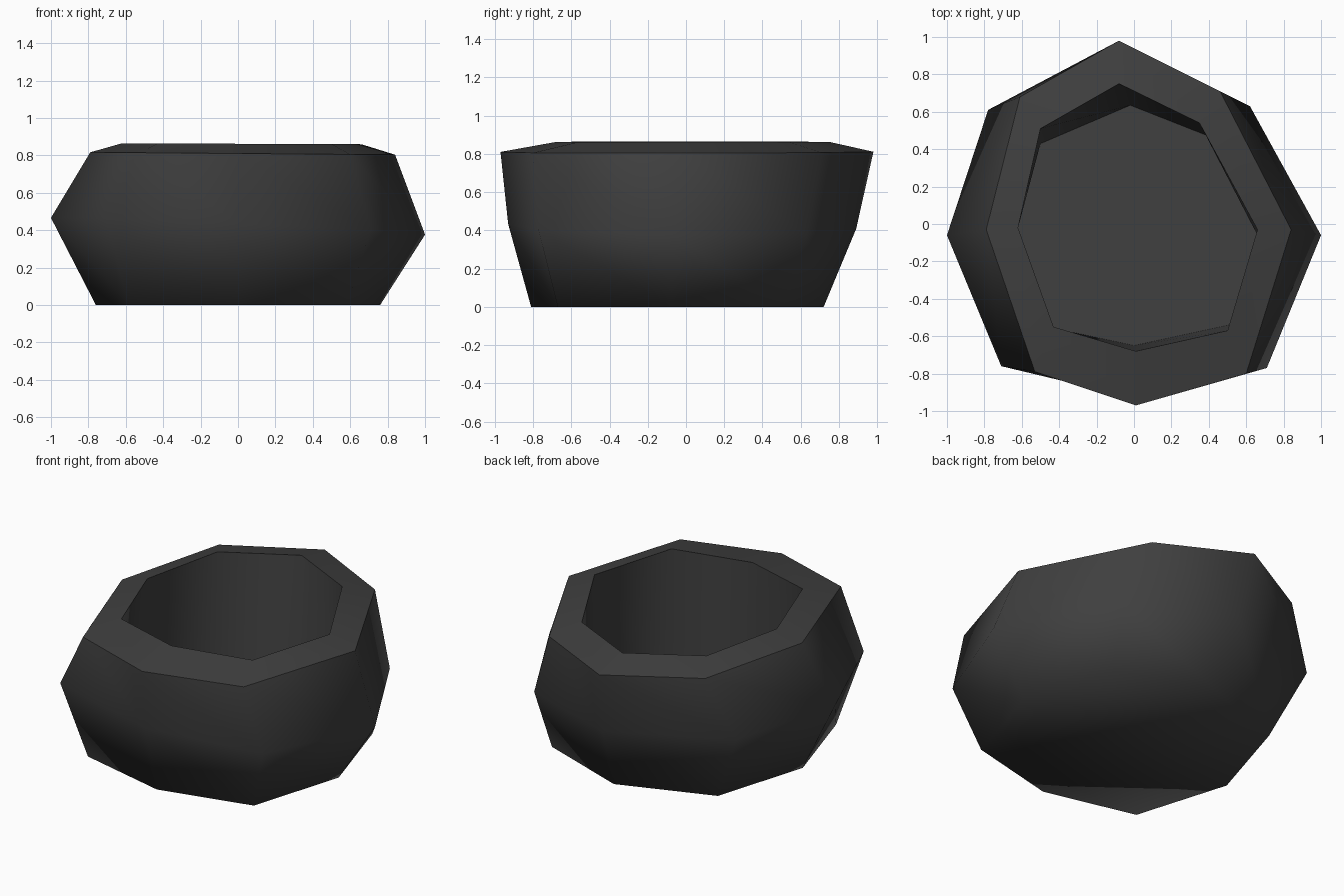
import bpy
import bmesh

cube = bpy.data.objects.get("Cube")
if cube:
    bpy.data.objects.remove(cube, do_unlink=True)


def make_material(name, color):
    material = bpy.data.materials.new(name)
    material.use_nodes = True
    material.diffuse_color = color
    material.node_tree.nodes["Principled BSDF"].inputs["Base Color"].default_value = color
    return material


def mirrored(back, sides, front):
    """Symmetric ring, clockwise from the back: right-hand points are mirrored."""
    return [back, *sides, front, *[(-x, y) for x, y in reversed(sides)]]


def add_ring(bm, outline, height, tilt_x=0.0, tilt_y=0.0):
    return [bm.verts.new((x, y, height + tilt_x * x + tilt_y * y)) for x, y in outline]


def bridge(bm, lower, upper):
    count = len(lower)
    for i in range(count):
        j = (i + 1) % count
        bm.faces.new((lower[i], lower[j], upper[j], upper[i]))


def sharpen(bm, ring):
    for a, b in zip(ring, ring[1:] + ring[:1]):
        bm.edges.get((a, b)).smooth = False


# Eight-sided outlines, from the underside up over the rim and down inside
base = mirrored((0, 0.72), [(0.58, 0.51), (0.76, -0.08), (0.58, -0.67)], (0, -0.81))
belly = [(-0.04, 0.89), (0.62, 0.63), (1, -0.06), (0.71, -0.77),
         (0, -0.93), (-0.71, -0.76), (-1, -0.06), (-0.78, 0.61)]
rim_outer = [(-0.08, 0.98), (0.46, 0.71), (0.84, -0.03), (0.6, -0.8),
             (0.01, -0.97), (-0.53, -0.79), (-0.79, -0.03), (-0.61, 0.68)]
rim_inner = [(-0.08, 0.75), (0.35, 0.54), (0.66, -0.03), (0.5, -0.57),
             (0.01, -0.68), (-0.43, -0.55), (-0.62, -0.02), (-0.5, 0.51)]
floor = mirrored((-0.02, 0.635), [(0.5, 0.43), (0.66, -0.06), (0.51, -0.54)], (0, -0.65))

# Bowl: one closed shell with a thick wall
bm = bmesh.new()
rings = [
    add_ring(bm, base, 0.0),
    add_ring(bm, belly, 0.42, -0.045, -0.015),
    add_ring(bm, rim_outer, 0.81, -0.008),
    add_ring(bm, rim_inner, 0.862, -0.004),
    add_ring(bm, floor, 0.1),
]
for lower, upper in zip(rings, rings[1:]):
    bridge(bm, lower, upper)
bm.faces.new(rings[0])
bm.faces.new(rings[-1])
bmesh.ops.recalc_face_normals(bm, faces=bm.faces)

# Smooth walls, with crisp edges at the rim and the inner floor
for face in bm.faces:
    face.smooth = True
for ring in rings[2:]:
    sharpen(bm, ring)

mesh = bpy.data.meshes.new("bowl")
bm.to_mesh(mesh)
bm.free()
mesh.materials.append(make_material("dark_grey", (0.05, 0.05, 0.05, 1)))
bowl = bpy.data.objects.new("bowl", mesh)
bpy.context.collection.objects.link(bowl)
